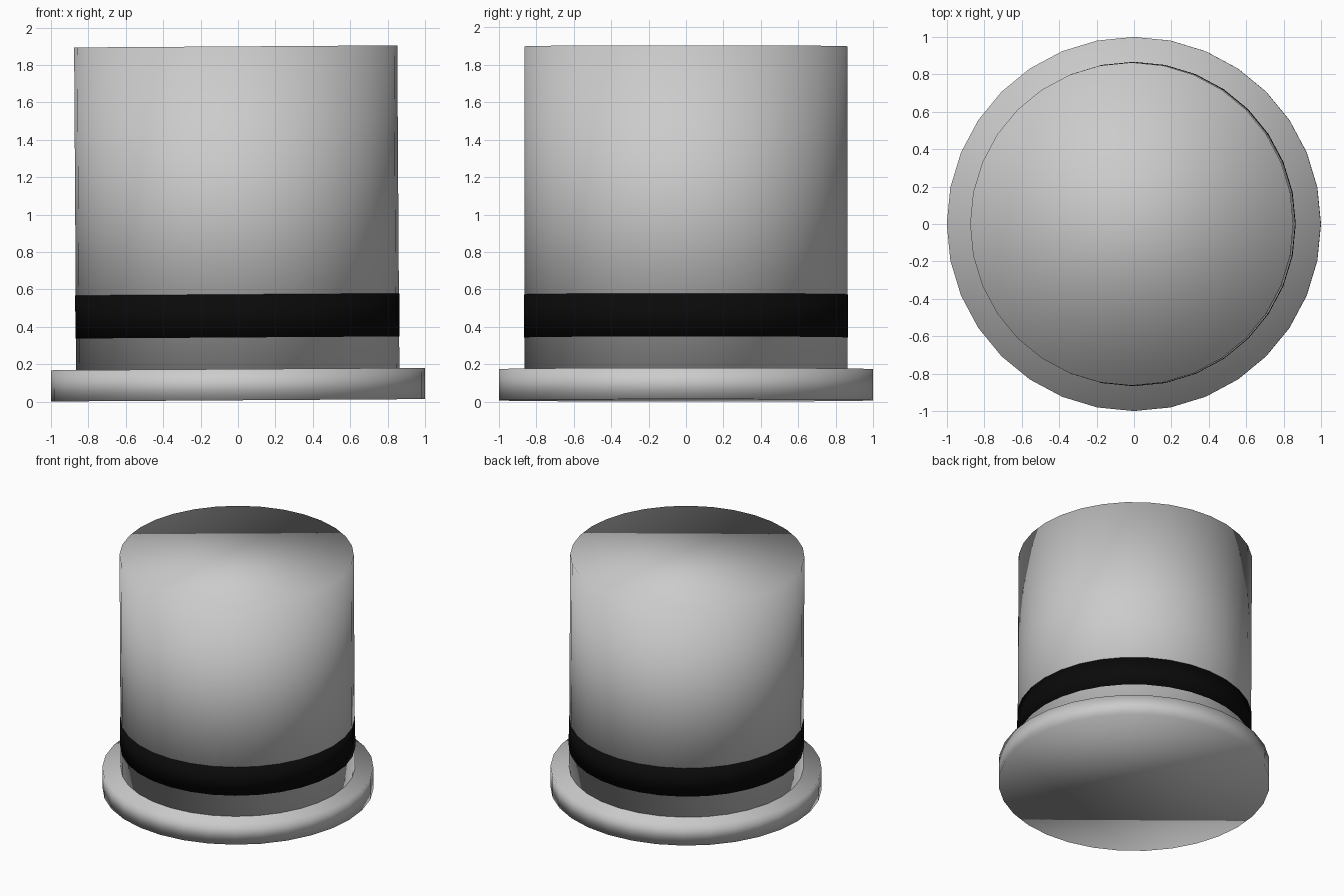
import bpy
from mathutils import Matrix

if "Cube" in bpy.data.objects:
    bpy.data.objects.remove(bpy.data.objects["Cube"])

# The whole hat leans very slightly towards -x
LEAN = Matrix.Rotation(-0.0065, 4, 'Y')


def disc(name, radius, z0, z1):
    """Closed 32-sided cylinder between two heights, smooth shaded throughout."""
    bpy.ops.mesh.primitive_cylinder_add(vertices=32, radius=radius, depth=z1 - z0)
    obj = bpy.context.object
    obj.name = name
    obj.data.transform(LEAN @ Matrix.Translation((0, 0, (z0 + z1) / 2)))
    bpy.ops.object.shade_smooth()
    return obj


# Brim and crown
disc("brim", 1.0, 0.007, 0.174)
disc("crown", 0.864, 0.17, 1.899)

# Black hat band, just proud of the crown
band = disc("hat_band", 0.867, 0.343, 0.573)
black = bpy.data.materials.new("black")
black.diffuse_color = (0.003, 0.003, 0.003, 1)
black.use_nodes = True
black.node_tree.nodes["Principled BSDF"].inputs["Base Color"].default_value = black.diffuse_color
band.data.materials.append(black)
